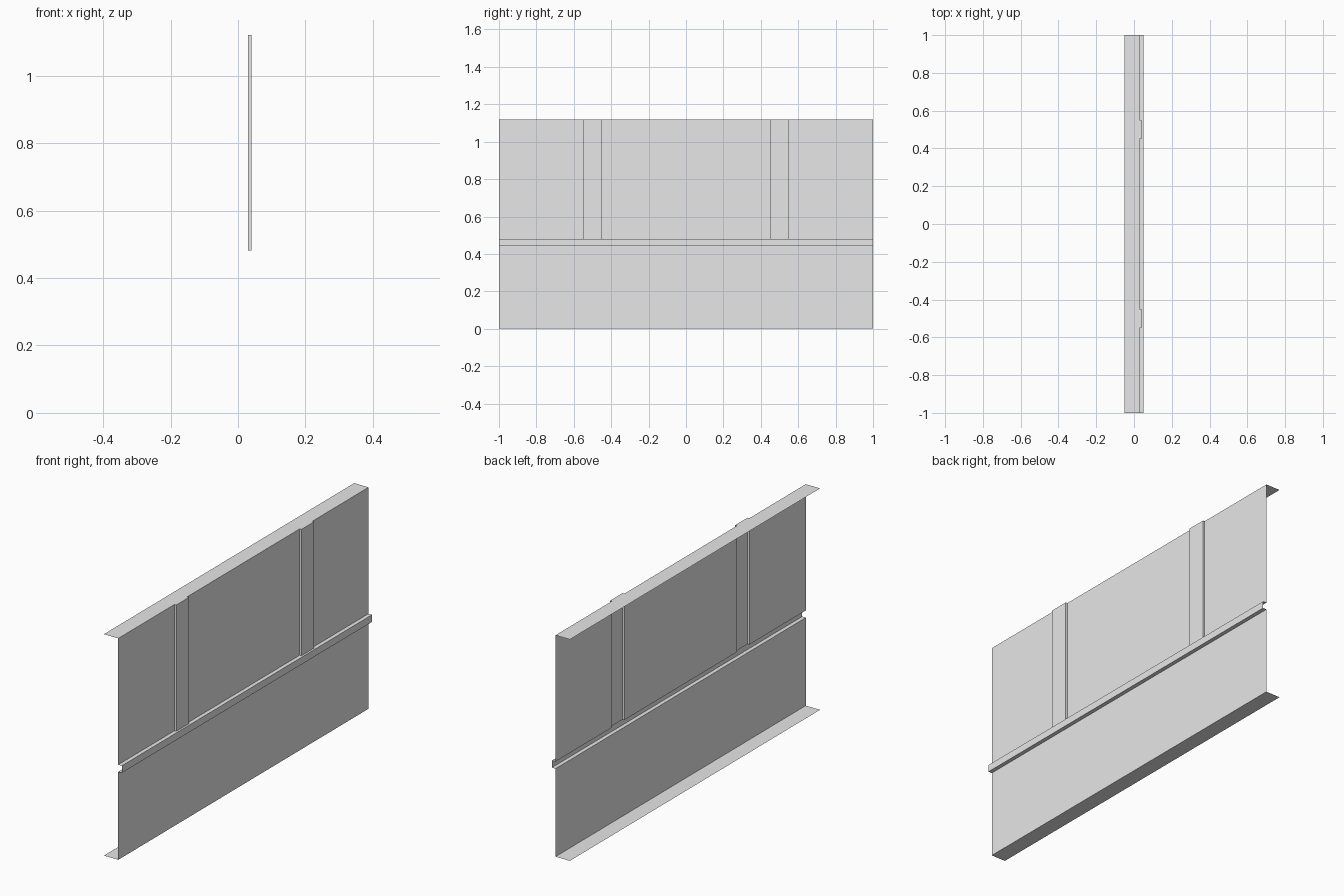
import bpy

cube = bpy.data.objects.get("Cube")
if cube:
    bpy.data.objects.remove(cube, do_unlink=True)

# Single sheet-metal colour
metal = bpy.data.materials.new("light_grey_metal")
metal.use_nodes = True
grey = (0.8, 0.8, 0.8, 1)
metal.diffuse_color = grey
metal.node_tree.nodes["Principled BSDF"].inputs["Base Color"].default_value = grey

WALL, RIB, RAIL, BACK = 0.03, 0.04, 0.05, -0.05    # sheet depths in x
RAIL_LOW, RAIL_HIGH, TOP = 0.445, 0.481, 1.12      # heights

# Plan of the ribbed sheet: (y, x), with one rib in each half
half = [(0.45, WALL), (0.45, RIB), (0.55, RIB), (0.55, WALL), (1, WALL)]
ribbed = [(-y, x) for y, x in reversed(half)] + half


def line(x, z):
    """Straight edge along y with the same point count as the ribbed plan."""
    return [(x, y, z) for y, _ in ribbed]


def rib_line(z):
    return [(x, y, z) for y, x in ribbed]


def sheet(name, lower, upper):
    """Ruled sheet between two edges; straight sheets become one quad."""
    if all(p[0] == e[0][0] for e in (lower, upper) for p in e) and "panel" not in name:
        lower, upper = [lower[0], lower[-1]], [upper[0], upper[-1]]
    n = len(lower)
    faces = []
    for i in range(n - 1):
        flat = lower[i][2] == upper[i][2]
        if flat and lower[i][1] == lower[i + 1][1]:
            continue                               # no area at a rib step
        faces.append((i, i + 1, n + i + 1, n + i))
    mesh = bpy.data.meshes.new(name)
    mesh.from_pydata(lower + upper, [], faces)
    mesh.materials.append(metal)
    mesh.validate()
    mesh.update()
    obj = bpy.data.objects.new(name, mesh)
    bpy.context.collection.objects.link(obj)


# Sheets from the bottom flange up to the top flange
sheet("bottom_flange", line(BACK, 0), line(WALL, 0))
sheet("lower_wall", line(WALL, 0), line(WALL, RAIL_LOW))
sheet("rail_underside", line(WALL, RAIL_LOW), line(RAIL, RAIL_LOW))
sheet("rail_face", line(RAIL, RAIL_LOW), line(RAIL, RAIL_HIGH))
sheet("rail_top", line(RAIL, RAIL_HIGH), rib_line(RAIL_HIGH))
sheet("ribbed_panel", rib_line(RAIL_HIGH), rib_line(TOP))
sheet("top_flange", rib_line(TOP), line(BACK, TOP))
